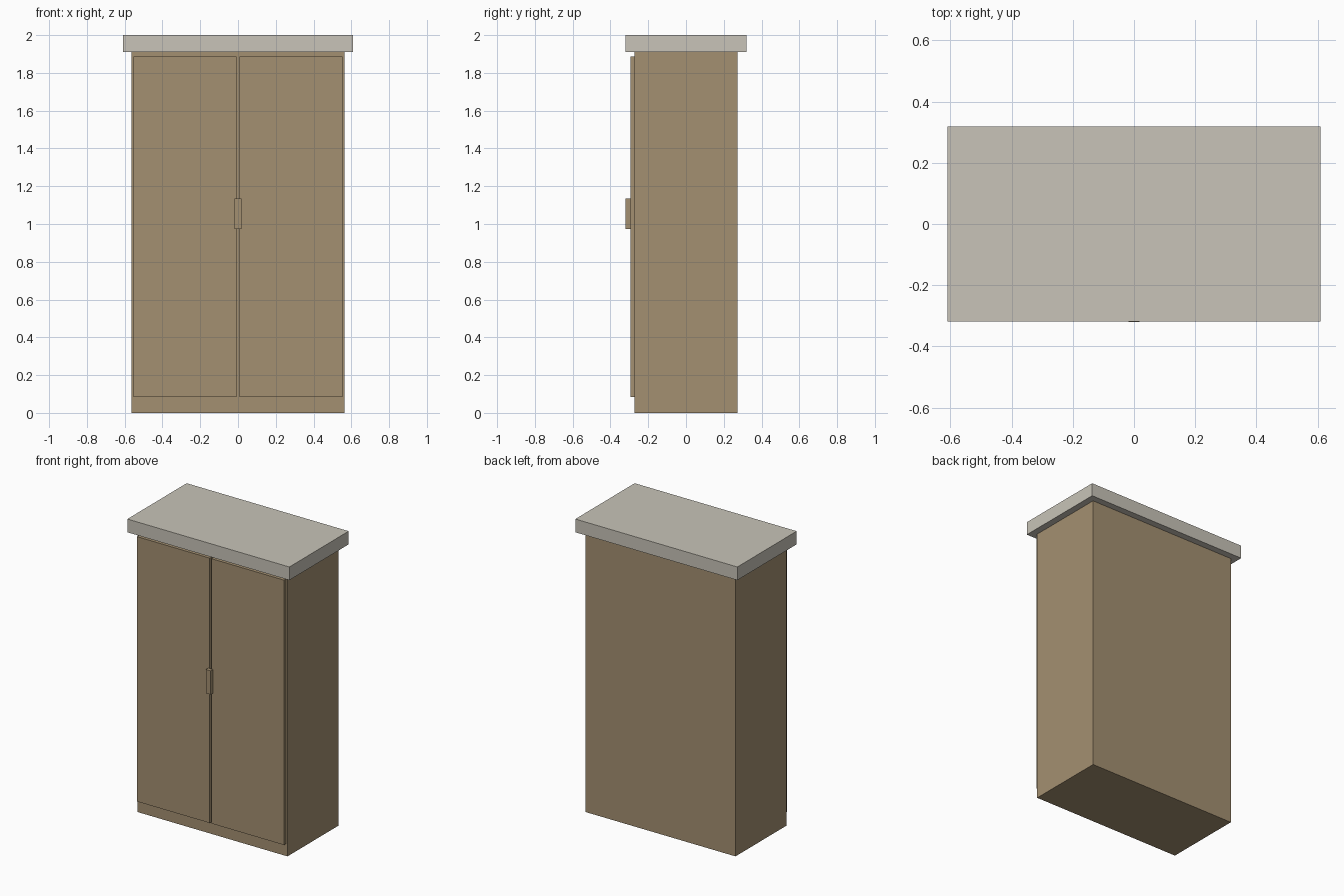
import bpy
import bmesh
from mathutils import Vector

if "Cube" in bpy.data.objects:
    bpy.data.objects.remove(bpy.data.objects["Cube"], do_unlink=True)


def make_material(name, rgb):
    mat = bpy.data.materials.new(name)
    mat.use_nodes = True
    color = (*rgb, 1.0)
    mat.diffuse_color = color
    mat.node_tree.nodes["Principled BSDF"].inputs["Base Color"].default_value = color
    return mat


def make_box(name, low, high, mat):
    """Axis-aligned box between two opposite corners."""
    low, high = Vector(low), Vector(high)
    centre, size = (low + high) / 2, high - low
    bm = bmesh.new()
    bmesh.ops.create_cube(bm, size=1)
    bmesh.ops.scale(bm, vec=size, verts=bm.verts)
    mesh = bpy.data.meshes.new(name)
    bm.to_mesh(mesh)
    bm.free()
    mesh.materials.append(mat)
    obj = bpy.data.objects.new(name, mesh)
    obj.location = centre
    bpy.context.collection.objects.link(obj)
    return obj


wood = make_material("tan_wood", (0.37, 0.278, 0.165))
pale = make_material("pale_grey_beige", (0.58, 0.552, 0.48))

# Main dimensions
body_x, body_y, body_top = 0.564, 0.273, 1.91
overhang = 0.046
door_front = -0.295

# Cabinet body and overhanging top slab
make_box("cabinet_body", (-body_x, -body_y, 0), (body_x, body_y, body_top), wood)
lid_x, lid_y = body_x + overhang, body_y + overhang
make_box("top_slab", (-lid_x, -lid_y, body_top), (lid_x, lid_y, 2), pale)

# Pair of doors with a narrow gap between them
for side, name in ((1, "left_door"), (-1, "right_door")):
    inner, outer = sorted((side * 0.007, side * 0.553))
    make_box(name, (inner, door_front, 0.083), (outer, -body_y, 1.886), wood)

# Shared handle across the gap
make_box("door_handle", (-0.018, -0.32, 0.973), (0.018, door_front, 1.135), wood)
